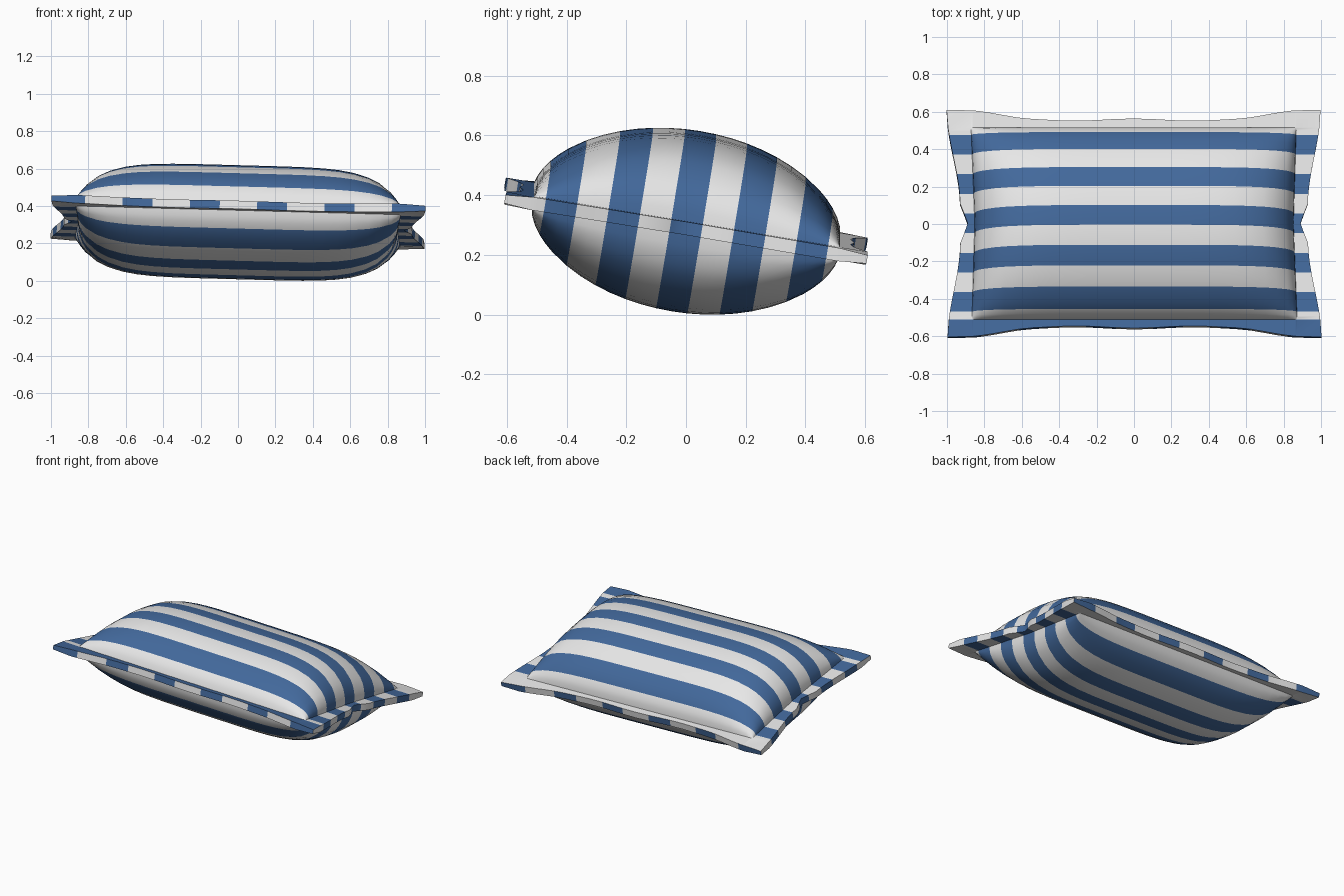
import bpy, bmesh, math
from mathutils import Matrix

if "Cube" in bpy.data.objects:
    bpy.data.objects.remove(bpy.data.objects["Cube"])


def material(name, rgb):
    m = bpy.data.materials.new(name)
    m.diffuse_color = (*rgb, 1)
    m.use_nodes = True
    m.node_tree.nodes["Principled BSDF"].inputs["Base Color"].default_value = m.diffuse_color
    return m


PERIOD = 0.213                 # stripe spacing across the cushion
T = 0.022                      # half thickness of the flat flange
BU, BV = 0.87, 0.52            # half size of the stuffed part


def mirrored(values):
    return [-v for v in reversed(values)] + [0.0] + values


# grid lines fall on the stripe and rim-dash edges; last one is the flange rim
us = mirrored([.10, .18, .26, .36, .46, .54, .62, .70, .76, .82, .845, .86, .867, BU, 1.0])
edges = [PERIOD * (k / 2 + 0.25) for k in range(5)]
vs = mirrored(sorted(edges + [PERIOD * k / 2 for k in range(1, 5)] + [.455, .50, .513, BV, .62]))
NU, NV = len(us) - 1, len(vs) - 1


def smooth(a, b, x):
    t = min(max((x - a) / (b - a), 0), 1)
    return t * t * (3 - 2 * t)


def point(i, j, side):
    """Position on the top (side 1) or bottom (side -1) skin."""
    u, v = us[i], vs[j]
    rim_u, rim_v = i in (0, NU), j in (0, NV)
    a = abs(v)
    if rim_u:                  # side rim, pinched in the middle
        x = math.copysign(0.89 + 0.04 * smooth(0, .11, a) + 0.07 * smooth(.1, .62, a), u)
    else:
        x = u * (1 - 0.02 * (1 - min(a / BV, 1)))
    y = v
    if rim_v:                  # front and back rim, flared at the corners
        y = math.copysign(0.562 + 0.058 * smooth(.55, .92, abs(u)) + 0.006 * math.cos(u * 10), v)
    fu = max(0, 1 - abs(u / BU) ** 5) ** 0.5
    fv = max(0, 1 - abs(v / BV) ** 2) ** 0.58
    t = 0.014 if rim_u and rim_v else T
    return (x, y, side * (t + 0.276 * fu * fv))


def blue_stripe(v):
    return abs((v + PERIOD / 2) % PERIOD - PERIOD / 2) < PERIOD / 4


bm = bmesh.new()
skin = {(i, j, s): bm.verts.new(point(i, j, s))
        for s in (1, -1) for i in range(NU + 1) for j in range(NV + 1)}


def face(keys, blue):
    f = bm.faces.new([skin[k] for k in keys])
    f.material_index = 1 if blue else 0
    f.smooth = True


# top and bottom skins with lengthwise stripes
for s in (1, -1):
    for i in range(NU):
        for j in range(NV):
            mid = (vs[j] + vs[j + 1]) / 2
            if j == 0:
                blue = s == 1          # front flange is blue on top
            elif j == NV - 1:
                blue = False           # back flange is pale
            else:
                blue = blue_stripe(mid)
            face([(i, j, s), (i + 1, j, s), (i + 1, j + 1, s), (i, j + 1, s)], blue)

# front and back rims with dashes, side rims continuing the stripes
for j in (0, NV):
    for i in range(NU):
        m = (us[i] + us[i + 1]) / 2
        dash = abs(m % 0.36 - 0.18) < 0.08
        face([(i, j, -1), (i + 1, j, -1), (i + 1, j, 1), (i, j, 1)], dash)
for i in (0, NU):
    for j in range(NV):
        face([(i, j, -1), (i, j + 1, -1), (i, j + 1, 1), (i, j, 1)],
             blue_stripe((vs[j] + vs[j + 1]) / 2))

bmesh.ops.recalc_face_normals(bm, faces=bm.faces)

# lean the cushion and rest it on the ground
tilt = Matrix.Rotation(0.027, 4, 'Y') @ Matrix.Rotation(-0.165, 4, 'X')
bmesh.ops.transform(bm, matrix=tilt, verts=bm.verts)
low = min(v.co.z for v in bm.verts)
bmesh.ops.translate(bm, vec=(0, 0, -low), verts=bm.verts)

mesh = bpy.data.meshes.new("striped_cushion")
bm.to_mesh(mesh)
bm.free()
mesh.materials.append(material("off_white", (0.8, 0.8, 0.8)))
mesh.materials.append(material("denim_blue", (0.055, 0.14, 0.33)))
cushion = bpy.data.objects.new("striped_cushion", mesh)
bpy.context.collection.objects.link(cushion)
bpy.context.view_layer.objects.active = cushion
cushion.select_set(True)
bpy.ops.object.shade_smooth_by_angle(angle=math.radians(40))
